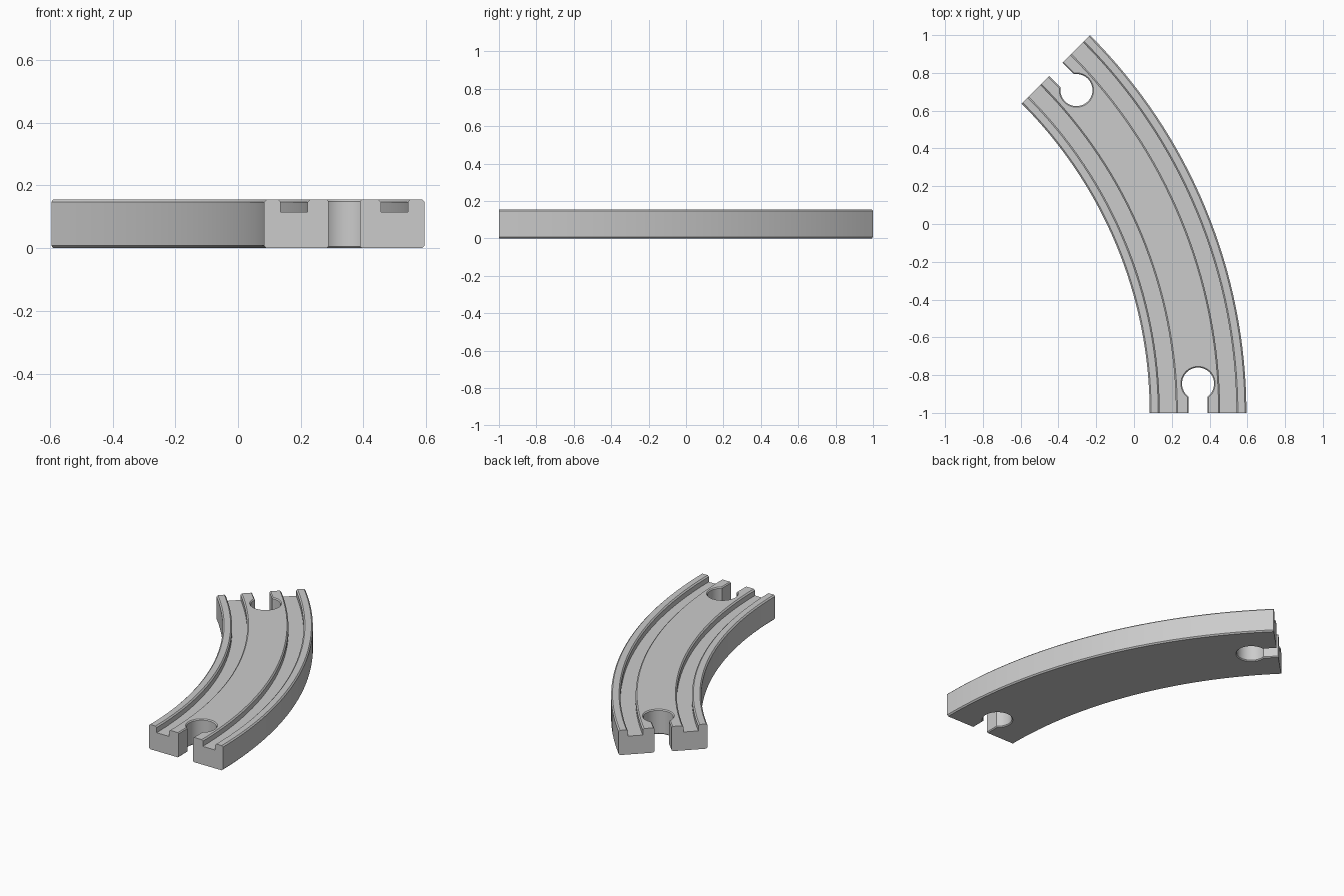
import bpy, bmesh, math

if "Cube" in bpy.data.objects:
    bpy.data.objects.remove(bpy.data.objects["Cube"])

CX, CY = -2.233, -1.0            # centre of the curve
R_IN, R_OUT = 2.316, 2.828
R_MID = (R_IN + R_OUT) / 2
H, GROOVE_Z, C = 0.155, 0.115, 0.008
ARC, SEGS = math.radians(45), 32

wood = bpy.data.materials.new("plain grey")
wood.diffuse_color = (0.6, 0.6, 0.6, 1)
wood.use_nodes = True
wood.node_tree.nodes["Principled BSDF"].inputs["Base Color"].default_value = wood.diffuse_color


def loft(name, rings):
    """Solid through rings of equal length, capped at both ends."""
    bm = bmesh.new()
    vs = [[bm.verts.new(p) for p in ring] for ring in rings]
    n = len(rings[0])
    for a, b in zip(vs, vs[1:]):
        for i in range(n):
            j = (i + 1) % n
            bm.faces.new((a[i], a[j], b[j], b[i]))
    bm.faces.new(vs[0])
    bm.faces.new(vs[-1])
    bmesh.ops.recalc_face_normals(bm, faces=bm.faces)
    me = bpy.data.meshes.new(name)
    bm.to_mesh(me)
    bm.free()
    me.materials.append(wood)
    ob = bpy.data.objects.new(name, me)
    bpy.context.collection.objects.link(ob)
    return ob


# Track cross-section: half profile (offset from the middle, height), mirrored
w = (R_OUT - R_IN) / 2
g0, g1 = 0.117, 0.203            # groove walls
half = [(g0 - C, H), (g0, H - C), (g0, GROOVE_Z), (g1, GROOVE_Z), (g1, H - C),
        (g1 + C, H), (w - C, H), (w, H - C), (w, C), (w - C, 0)]
profile = half + [(-x, z) for x, z in reversed(half)]

rings = []
for i in range(SEGS + 1):
    a = ARC * i / SEGS
    rings.append([(CX + (R_MID + x) * math.cos(a), CY + (R_MID + x) * math.sin(a), z)
                  for x, z in profile])
track = loft("curved_track", rings)


# Keyhole sockets: round hole plus slot, flared at top and bottom
def keyhole(name, a, direction):
    def ring(d, z):
        r, s, depth = 0.085 + d, 0.05 + d, 0.155
        start = math.asin(s / r)
        pts = [(s, -0.1)]
        for k in range(33):
            t = -math.pi / 2 + start + (2 * math.pi - 2 * start) * k / 32
            pts.append((r * math.cos(t), depth + r * math.sin(t)))
        pts.append((-s, -0.1))
        ca, sa = math.cos(a), math.sin(a)
        return [(CX + (R_MID + x) * ca - direction * y * sa,
                 CY + (R_MID + x) * sa + direction * y * ca, z) for x, y in pts]
    e = 0.006
    return loft(name, [ring(2 * e, -e), ring(0, e), ring(0, H - e), ring(2 * e, H + e)])


for name, a, direction in (("front_socket", 0, 1), ("back_socket", ARC, -1)):
    cutter = keyhole(name, a, direction)
    mod = track.modifiers.new(name, 'BOOLEAN')
    mod.operation = 'DIFFERENCE'
    mod.solver = 'EXACT'
    mod.object = cutter
    bpy.context.view_layer.objects.active = track
    bpy.ops.object.modifier_apply(modifier=name)
    bpy.data.objects.remove(cutter)

# Smooth curved sides, sharp corners
bpy.ops.object.select_all(action='DESELECT')
track.select_set(True)
bpy.context.view_layer.objects.active = track
bpy.ops.object.shade_smooth_by_angle(angle=math.radians(30))
